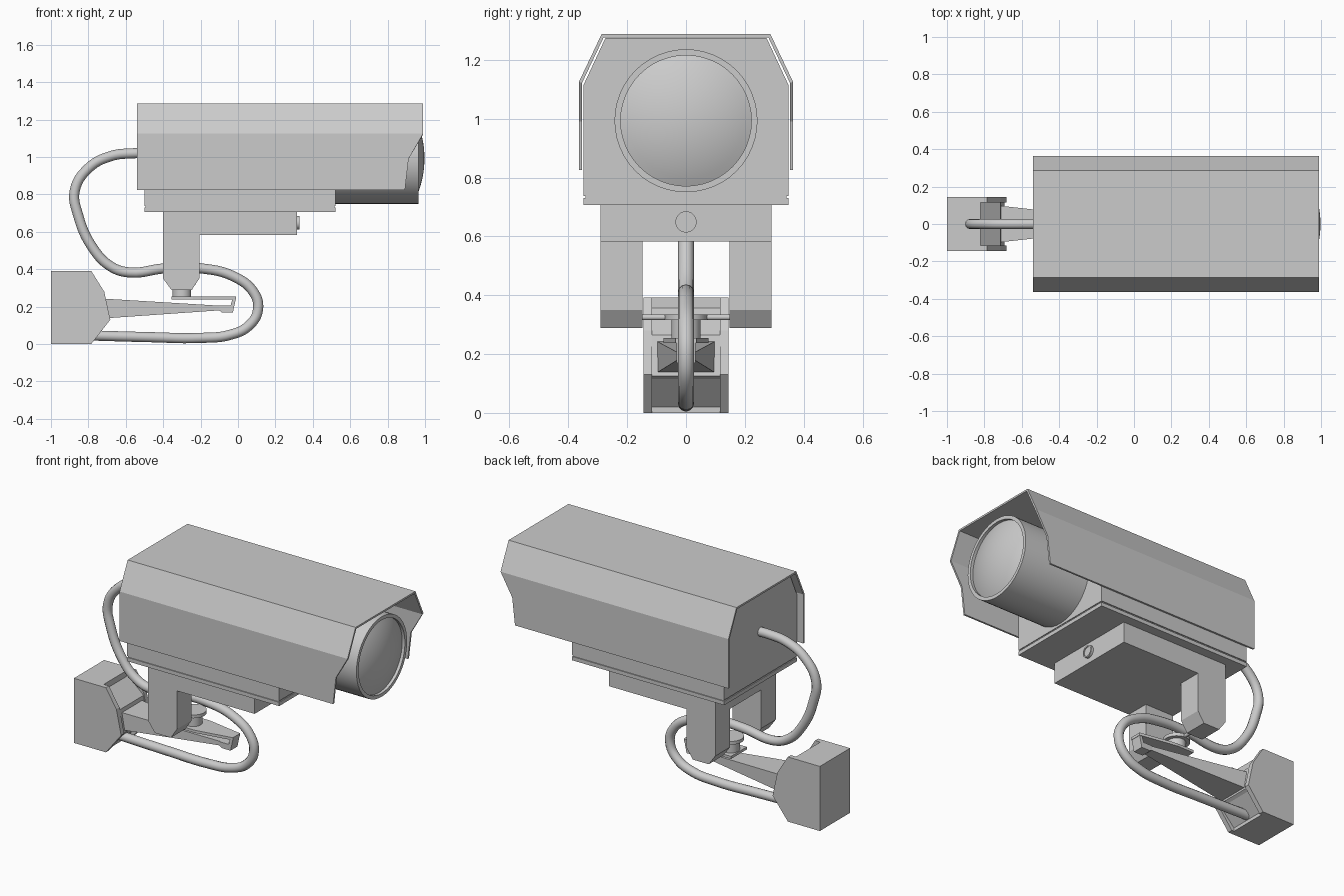
import bpy, bmesh, math
from mathutils import Matrix, Vector

if "Cube" in bpy.data.objects:
    bpy.data.objects.remove(bpy.data.objects["Cube"])


def finish(name, bm, smooth=False):
    me = bpy.data.meshes.new(name)
    bm.to_mesh(me)
    bm.free()
    ob = bpy.data.objects.new(name, me)
    bpy.context.collection.objects.link(ob)
    if smooth:
        bpy.ops.object.select_all(action='DESELECT')
        ob.select_set(True)
        bpy.context.view_layer.objects.active = ob
        bpy.ops.object.shade_smooth_by_angle(angle=math.radians(30))
    return ob


def loft(name, start, end):
    """Solid between two matching polygons of 3D points."""
    bm = bmesh.new()
    a = [bm.verts.new(p) for p in start]
    b = [bm.verts.new(p) for p in end]
    bm.faces.new(a)
    bm.faces.new(b[::-1])
    for i in range(len(a)):
        j = (i + 1) % len(a)
        bm.faces.new((a[j], a[i], b[i], b[j]))
    bmesh.ops.recalc_face_normals(bm, faces=bm.faces)
    return finish(name, bm)


def prism_y(name, xz, y0, y1):
    return loft(name, [(x, y0, z) for x, z in xz], [(x, y1, z) for x, z in xz])


def prism_x(name, yz, x0, x1):
    return loft(name, [(x0, y, z) for y, z in yz], [(x1, y, z) for y, z in yz])


def box(name, x0, x1, hy, z0, z1):
    return prism_y(name, [(x0, z0), (x1, z0), (x1, z1), (x0, z1)], -hy, hy)


def lathe(name, profile, origin, axis, n=48):
    """Revolve (radius, height) points around an axis through origin."""
    bm = bmesh.new()
    vs = [bm.verts.new((r, 0, h)) for r, h in profile]
    es = [bm.edges.new(e) for e in zip(vs, vs[1:])]
    bmesh.ops.spin(bm, geom=vs + es, cent=(0, 0, 0), axis=(0, 0, 1),
                   angle=math.tau, steps=n, use_duplicate=False)
    bmesh.ops.remove_doubles(bm, verts=bm.verts, dist=1e-5)
    bmesh.ops.recalc_face_normals(bm, faces=bm.faces)
    rot = Vector((0, 0, 1)).rotation_difference(Vector(axis)).to_matrix().to_4x4()
    bm.transform(Matrix.Translation(origin) @ rot)
    return finish(name, bm, True)


# Folded sheet-metal sun shield with a slanted front edge
half = [(0.893, 0.364, 0.825), (0.912, 0.364, 0.99), (0.99, 0.364, 1.125), (0.99, 0.287, 1.287)]
fold = half + [(x, -y, z) for x, y, z in reversed(half)]
bm = bmesh.new()
front = [bm.verts.new(p) for p in fold]
back = [bm.verts.new((-0.54, y, z)) for _, y, z in fold]
for i in range(len(fold) - 1):
    bm.faces.new((back[i], back[i + 1], front[i + 1], front[i]))
shield = finish("sun_shield", bm)
mod = shield.modifiers.new("thickness", 'SOLIDIFY')
mod.thickness = 0.011
mod.offset = -1
mod.use_even_offset = True

# Housing body, seam and bottom plate
prism_x("housing_body", [(-0.348, 0.738), (0.348, 0.738), (0.348, 1.115), (0.274, 1.274),
                         (-0.274, 1.274), (-0.348, 1.115)], -0.5, 0.52)
box("housing_seam", -0.495, 0.515, 0.342, 0.725, 0.742)
box("housing_base_plate", -0.5, 0.52, 0.348, 0.707, 0.73)

# Lens barrel with rim, and domed glass
lathe("lens_barrel", [(0, 0), (0.243, 0), (0.243, 0.45), (0.222, 0.45), (0.222, 0.42), (0, 0.42)],
      (0.515, 0, 0.993), (1, 0, 0))
dome_r = (0.222 ** 2 + 0.05 ** 2) / 0.1
edge = math.asin(0.222 / dome_r)
dome = [(dome_r * math.sin(edge * k / 8), dome_r * (math.cos(edge * k / 8) - 1)) for k in range(9)]
lathe("lens_glass", dome + [(0.222, -0.06), (0, -0.06)], (0.997, 0, 0.993), (1, 0, 0))

# Mounting block, fork legs and front knob
box("mount_block", -0.4, 0.315, 0.29, 0.583, 0.71)
leg = [(-0.4, 0.59), (-0.4, 0.35), (-0.355, 0.288), (-0.248, 0.288), (-0.207, 0.35), (-0.207, 0.59)]
for side, s in (("left", -1), ("right", 1)):
    prism_y("fork_leg_" + side, leg, s * 0.148, s * 0.29)
lathe("front_knob", [(0, 0), (0.036, 0), (0.036, 0.018), (0.028, 0.018), (0.028, 0.013), (0, 0.013)],
      (0.312, 0, 0.649), (1, 0, 0), 24)

# Swivel joint: cross pin, flanged stem and tapered plate
lathe("cross_pin", [(0, -0.15), (0.01, -0.15), (0.01, 0.15), (0, 0.15)], (-0.3, 0, 0.325), (0, 1, 0), 16)
lathe("swivel_stem", [(0, 0), (0.05, 0), (0.05, 0.065), (0.073, 0.065), (0.073, 0.085), (0, 0.085)],
      (-0.3, 0, 0.25), (0, 0, 1), 32)
plate = [(-0.355, -0.076), (-0.24, -0.076), (-0.01, -0.035), (-0.01, 0.035), (-0.24, 0.076), (-0.355, 0.076)]
loft("swivel_plate", [(x, y, 0.238) for x, y in plate], [(x, y, 0.254) for x, y in plate])

# Tapered arm and its end block
corners = ((-1, 0), (1, 0), (1, 1), (-1, 1))
loft("support_arm", [(-0.72, s * 0.098, (0.137, 0.243)[t]) for s, t in corners],
     [(-0.06, s * 0.024, (0.183, 0.203)[t]) for s, t in corners])
prism_y("arm_end", [(-0.1, 0.18), (-0.088, 0.17), (-0.027, 0.17), (-0.012, 0.24), (-0.03, 0.24),
                    (-0.04, 0.205), (-0.1, 0.205)], -0.033, 0.033)

# Wall bracket: recessed core between two cheeks
core = [(-1, 0), (-1, 0.392), (-0.82, 0.392), (-0.82, 0.357), (-0.715, 0.265), (-0.692, 0.125),
        (-0.71, 0.115), (-0.8, 0.02), (-0.8, 0)]
cheek = [(-1, 0), (-1, 0.392), (-0.785, 0.392), (-0.715, 0.28), (-0.683, 0.13), (-0.785, 0)]
prism_y("wall_bracket_core", core, -0.116, 0.116)
for side, s in (("left", -1), ("right", 1)):
    prism_y("wall_bracket_cheek_" + side, cheek, s * 0.116, s * 0.145)

# Looping cable from the housing back to the wall bracket
path = [(-0.48, 1.02), (-0.56, 1.02), (-0.68, 1.005), (-0.80, 0.94), (-0.873, 0.82), (-0.855, 0.69),
        (-0.78, 0.52), (-0.68, 0.415), (-0.58, 0.383), (-0.39, 0.405), (-0.2, 0.405), (-0.02, 0.36),
        (0.085, 0.275), (0.107, 0.185), (0.06, 0.10), (-0.04, 0.05), (-0.2, 0.033), (-0.47, 0.037),
        (-0.82, 0.047)]
cu = bpy.data.curves.new("cable", 'CURVE')
cu.dimensions = '3D'
cu.bevel_depth = 0.027
cu.bevel_resolution = 4
cu.resolution_u = 6
cu.use_fill_caps = True
sp = cu.splines.new('BEZIER')
sp.bezier_points.add(len(path) - 1)
for bp, (x, z) in zip(sp.bezier_points, path):
    bp.co = (x, 0, z)
    bp.handle_left_type = bp.handle_right_type = 'AUTO'
bpy.context.collection.objects.link(bpy.data.objects.new("cable", cu))
